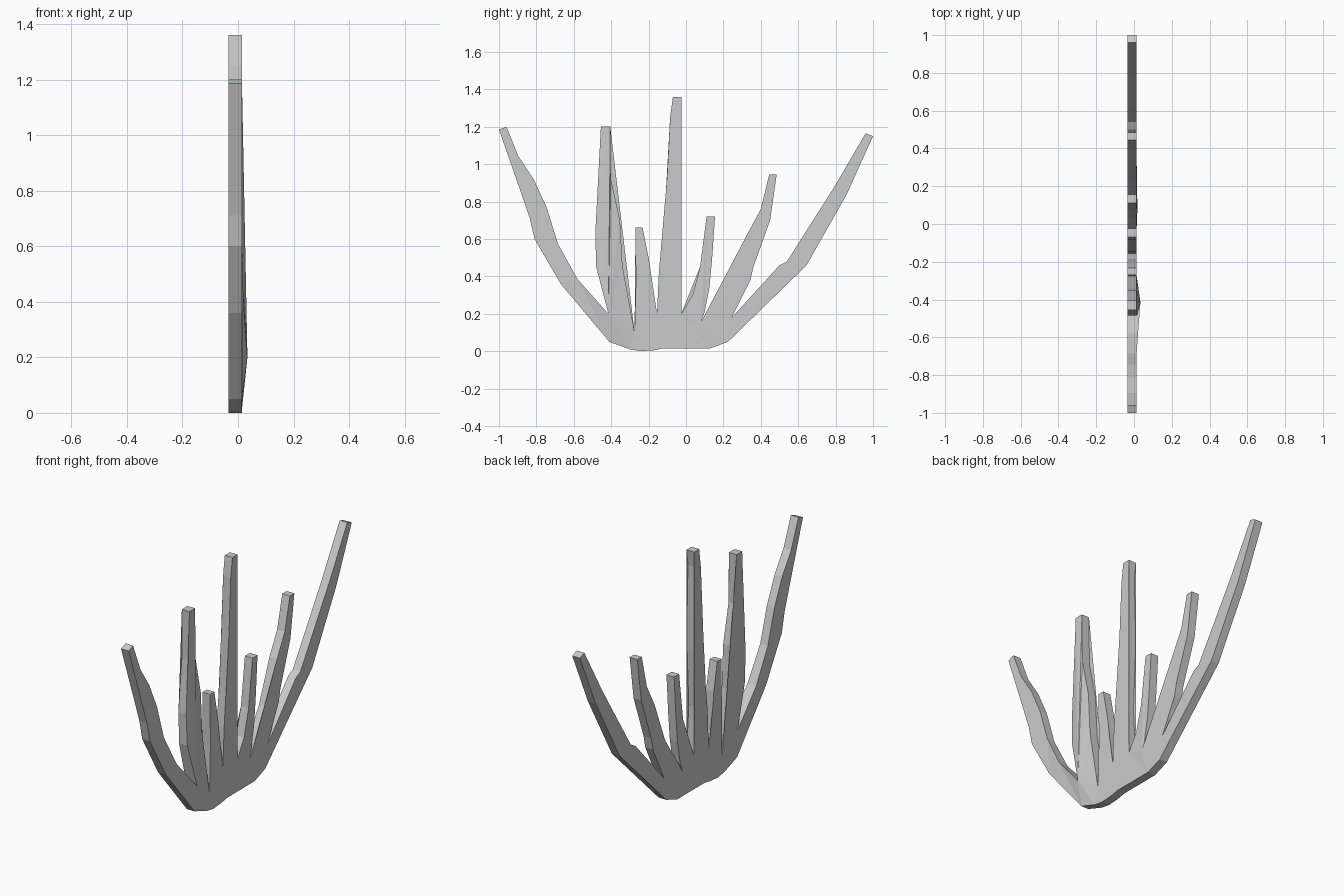
import bpy, bmesh

if "Cube" in bpy.data.objects:
    bpy.data.objects.remove(bpy.data.objects["Cube"])

BACK, FRONT = -0.034, 0.014

mat = bpy.data.materials.new("plain grey")
mat.diffuse_color = (0.6, 0.6, 0.6, 1)
mat.use_nodes = True
mat.node_tree.nodes["Principled BSDF"].inputs["Base Color"].default_value = mat.diffuse_color

# Points along the base where neighbouring branches meet (y, z)
NOTCH = [(-0.41, 0.05), (-0.415, 0.20), (-0.275, 0.10), (-0.155, 0.20),
         (-0.025, 0.20), (0.08, 0.155), (0.245, 0.18), (0.225, 0.05)]

# Places where the +x side swells outwards
BULGE = {(-0.415, 0.20): 0.034, (-0.58, 0.385): 0.021, (-0.48, 0.45): 0.018,
         (0.08, 0.155): 0.018}


def slab(name, outline, open_edges=()):
    """Extrude a y-z outline through x, leaving shared seams unwalled."""
    bm = bmesh.new()
    back = [bm.verts.new((BACK, y, z)) for y, z in outline]
    front = [bm.verts.new((BULGE.get((y, z), FRONT), y, z)) for y, z in outline]
    n = len(outline)
    bm.faces.new(back)
    bm.faces.new(front[::-1])
    for i in range(n):
        if i not in open_edges:
            j = (i + 1) % n
            bm.faces.new((back[j], back[i], front[i], front[j]))
    caps = [f for f in bm.faces if len(f.verts) > 4]
    bmesh.ops.triangulate(bm, faces=caps)
    bmesh.ops.recalc_face_normals(bm, faces=bm.faces)
    if sum(f.normal.x * f.calc_center_median().x * f.calc_area() for f in bm.faces) < 0:
        bmesh.ops.reverse_faces(bm, faces=bm.faces)
    me = bpy.data.meshes.new(name)
    bm.to_mesh(me)
    bm.free()
    me.materials.append(mat)
    ob = bpy.data.objects.new(name, me)
    bpy.context.collection.objects.link(ob)


def branch(name, index, points):
    """Branch rising from the seam between two notches."""
    outline = [NOTCH[index]] + points + [NOTCH[index + 1]]
    slab(name, outline, {len(outline) - 1})


# Base that all branches grow from
bottom = [(0.13, 0.015), (-0.12, 0.015), (-0.17, 0.005), (-0.24, 0.0), (-0.30, 0.01)]
slab("base", NOTCH + bottom, set(range(7)))

# Outer branch, -y side
branch("outer_branch_left", 0, [
    (-0.67, 0.36), (-0.81, 0.60), (-0.835, 0.71), (-0.89, 0.87), (-1.0, 1.185),
    (-0.96, 1.2), (-0.895, 1.04), (-0.815, 0.92), (-0.745, 0.77),
    (-0.685, 0.575), (-0.58, 0.385)])

# Tall and short branches, -y side
branch("tall_branch_left", 1, [
    (-0.48, 0.45), (-0.485, 0.63), (-0.455, 0.92), (-0.455, 1.2),
    (-0.405, 1.2), (-0.402, 0.92), (-0.353, 0.70), (-0.34, 0.46)])
branch("short_branch_left", 2, [
    (-0.268, 0.36), (-0.27, 0.66), (-0.232, 0.66), (-0.2, 0.5), (-0.185, 0.28)])

# Tallest middle branch
branch("middle_branch", 3, [
    (-0.145, 0.42), (-0.12, 0.63), (-0.107, 0.86), (-0.1, 0.95), (-0.085, 1.25),
    (-0.07, 1.36), (-0.025, 1.36), (-0.038, 1.27), (-0.03, 1.0),
    (-0.03, 0.8), (-0.045, 0.47)])

# Short and medium branches, +y side
branch("short_branch_right", 4, [
    (0.035, 0.30), (0.075, 0.45), (0.11, 0.72), (0.155, 0.72),
    (0.14, 0.5), (0.125, 0.34), (0.10, 0.21)])
branch("medium_branch_right", 5, [
    (0.12, 0.22), (0.235, 0.39), (0.33, 0.63), (0.4, 0.76), (0.445, 0.945),
    (0.485, 0.945), (0.45, 0.7), (0.36, 0.45), (0.345, 0.38)])

# Outer branch, +y side
branch("outer_branch_right", 6, [
    (0.5, 0.46), (0.54, 0.48), (0.8, 0.89), (0.96, 1.165), (1.0, 1.15),
    (0.86, 0.84), (0.645, 0.46)])
